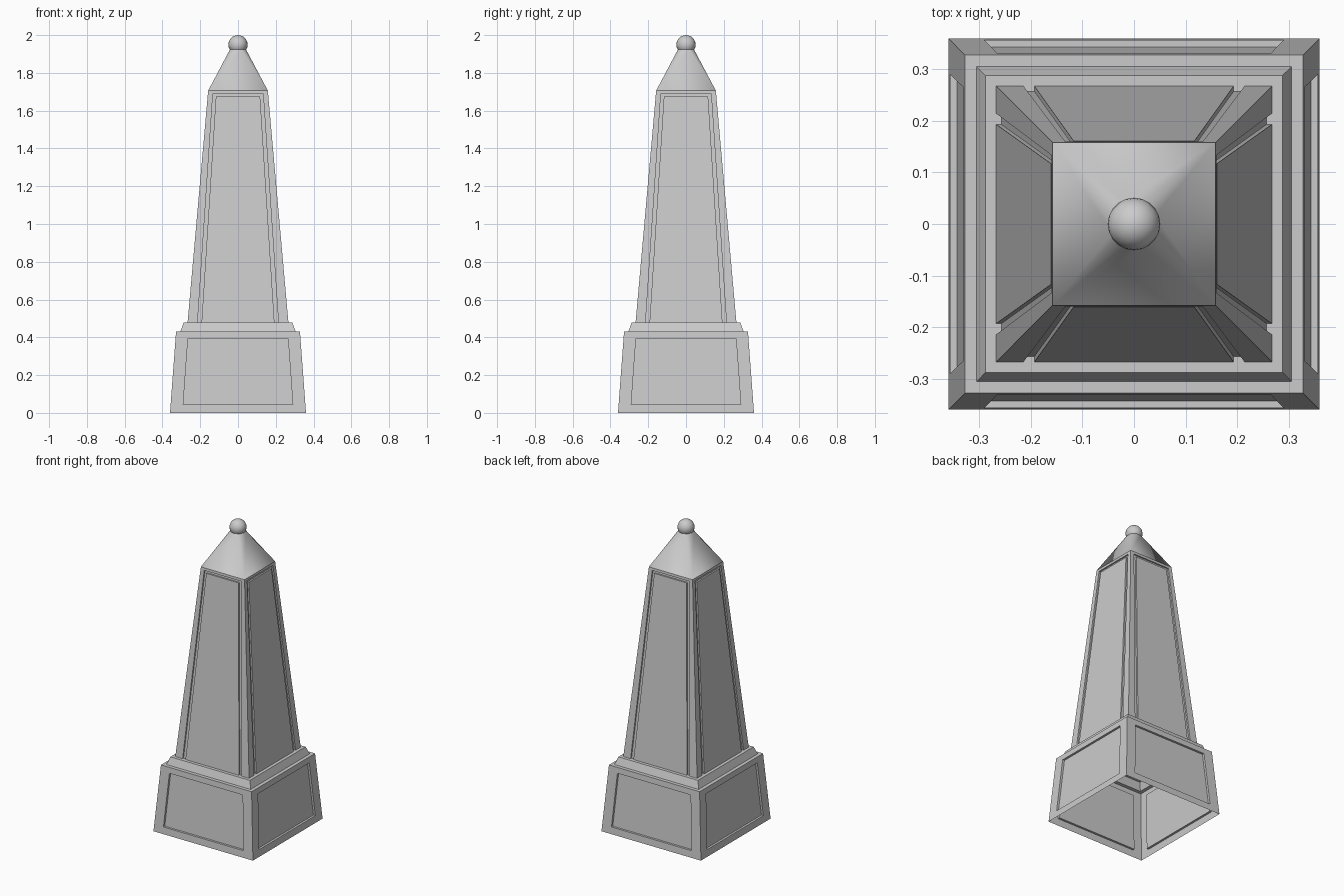
import bpy, bmesh, math
from mathutils import Matrix

if "Cube" in bpy.data.objects:
    bpy.data.objects.remove(bpy.data.objects["Cube"])


def finish(bm, name, smooth=None):
    bmesh.ops.remove_doubles(bm, verts=bm.verts, dist=1e-5)
    bmesh.ops.recalc_face_normals(bm, faces=bm.faces)
    mesh = bpy.data.meshes.new(name)
    bm.to_mesh(mesh)
    bm.free()
    ob = bpy.data.objects.new(name, mesh)
    bpy.context.collection.objects.link(ob)
    if smooth:
        bpy.ops.object.select_all(action='DESELECT')
        ob.select_set(True)
        bpy.context.view_layer.objects.active = ob
        bpy.ops.object.shade_smooth_by_angle(angle=math.radians(smooth))
    return ob


def panelled_wall(name, z0, h0, z1, h1, outlines, closed):
    """Four sloping walls; each outline is (half bottom, z bottom, half top, z top, depth)."""
    def half(z):
        return h0 + (h1 - h0) * (z - z0) / (z1 - z0)
    bm = bmesh.new()
    for side in range(4):
        turn = Matrix.Rotation(side * math.pi / 2, 3, 'Z')
        rings = []
        for b, zb, t, zt, d in [(h0, z0, h1, z1, 0)] + outlines:
            pts = [(b, zb), (t, zt), (-t, zt), (-b, zb)]
            ring = []
            for x, z in pts:
                v = bm.verts.new((x, d - half(z), z))
                v.co = turn @ v.co
                ring.append(v)
            rings.append(ring)
        for a, b in zip(rings, rings[1:]):
            for i in range(4 if closed else 3):
                j = (i + 1) % 4
                bm.faces.new((a[i], a[j], b[j], b[i]))
        bm.faces.new(rings[-1])
    return finish(bm, name)


# Plinth with a recessed panel on every side
panelled_wall("plinth", 0, 0.36, 0.43, 0.328,
              [(0.29, 0.045, 0.265, 0.393, 0),
               (0.29, 0.045, 0.265, 0.393, 0.014)], True)

# Shaft with a groove framing a flush panel, running out at the bottom
panelled_wall("shaft", 0.478, 0.267, 1.706, 0.158,
              [(0.214, 0.478, 0.133, 1.69, 0),
               (0.214, 0.478, 0.133, 1.69, 0.01),
               (0.193, 0.478, 0.117, 1.675, 0.01),
               (0.193, 0.478, 0.117, 1.675, 0)], False)

# Stepped moulding between plinth and shaft
bm = bmesh.new()
profile = [(0.328, 0.43), (0.305, 0.43), (0.288, 0.478), (0.257, 0.478)]
rings = [[bm.verts.new((sx * h, sy * h, z))
          for sx, sy in ((1, 1), (-1, 1), (-1, -1), (1, -1))] for h, z in profile]
for a, b in zip(rings, rings[1:]):
    for i in range(4):
        j = (i + 1) % 4
        bm.faces.new((a[i], a[j], b[j], b[i]))
finish(bm, "moulding")

# Pyramid cap whose corners widen into chamfers toward the top
bm = bmesh.new()
corner = [bm.verts.new((sx * 0.158, sy * 0.158, 1.706))
          for sx, sy in ((1, 1), (-1, 1), (-1, -1), (1, -1))]
r = 0.042 / math.cos(math.pi / 8)
top = [bm.verts.new((r * math.cos((k + 0.5) * math.pi / 4),
                     r * math.sin((k + 0.5) * math.pi / 4), 1.925)) for k in range(8)]
for i in range(4):
    j = (i + 1) % 4
    bm.faces.new((corner[i], top[2 * i + 1], top[2 * i]))
    bm.faces.new((corner[i], corner[j], top[(2 * i + 2) % 8], top[2 * i + 1]))
finish(bm, "pyramid_cap", 45)

# Ball finial
bm = bmesh.new()
bmesh.ops.create_uvsphere(bm, u_segments=20, v_segments=12, radius=0.051,
                          matrix=Matrix.Translation((0, 0, 1.949)))
finish(bm, "finial", 40)
